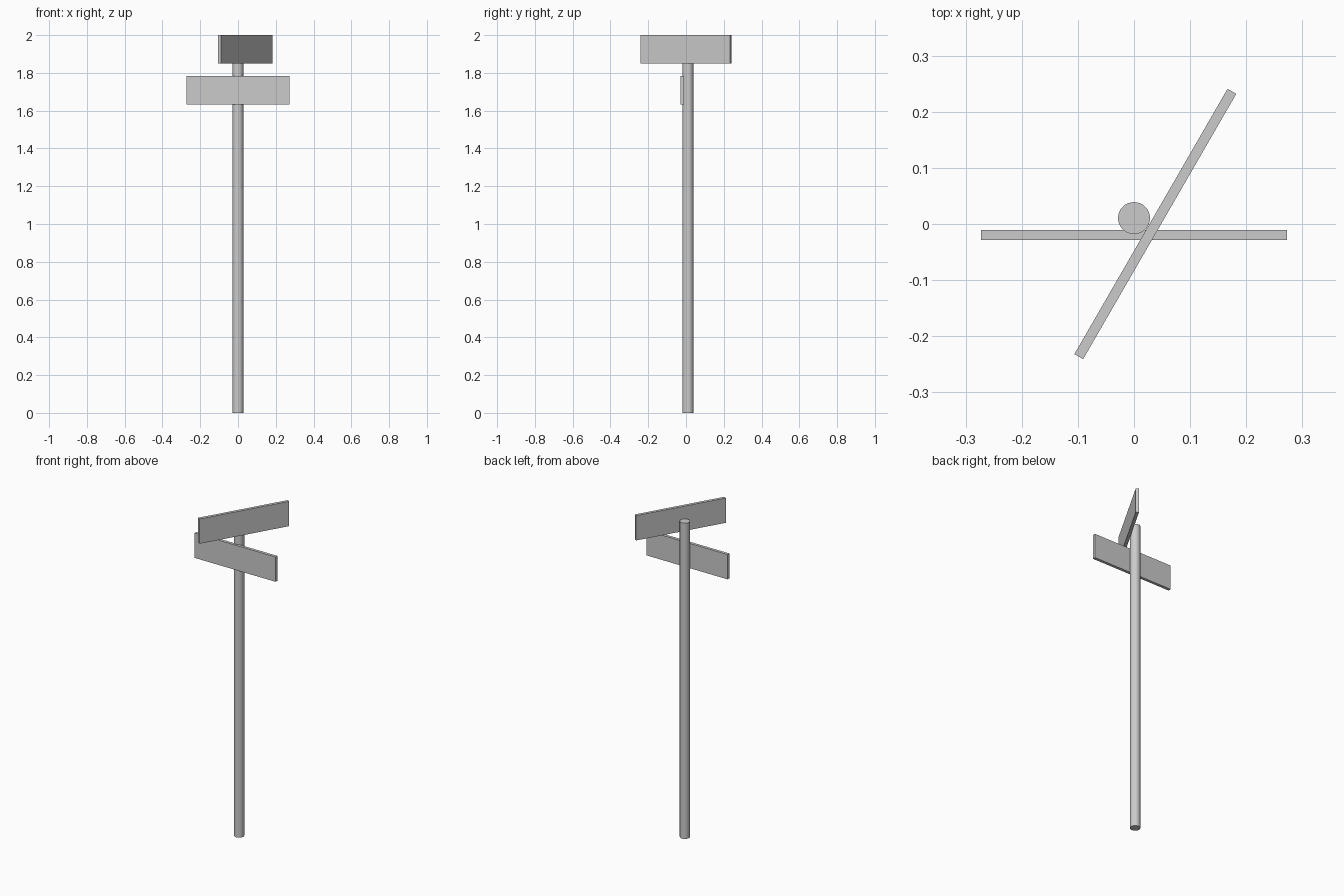
import bpy
from math import radians

if "Cube" in bpy.data.objects:
    bpy.data.objects.remove(bpy.data.objects["Cube"])

POLE_Y, POLE_R, POLE_H = 0.0105, 0.0285, 1.924
BOARD = (0.546, 0.018, 0.151)


def sign_board(name, location, angle):
    bpy.ops.mesh.primitive_cube_add(size=1, location=location)
    ob = bpy.context.object
    ob.name = name
    ob.scale = BOARD
    bpy.ops.object.transform_apply(location=False, rotation=False, scale=True)
    ob.rotation_euler.z = radians(angle)
    return ob


# Round pole, ending behind the middle of the upper board
bpy.ops.mesh.primitive_cylinder_add(vertices=32, radius=POLE_R, depth=POLE_H,
                                    location=(0, POLE_Y, POLE_H / 2))
bpy.context.object.name = "pole"
bpy.ops.object.shade_smooth_by_angle(angle=radians(30))

# Two street sign boards, the upper one turned 60 degrees
sign_board("lower_sign", (0, -0.0195, 1.709), 0)
sign_board("upper_sign", (0.038, 0, 2 - BOARD[2] / 2), 60)
